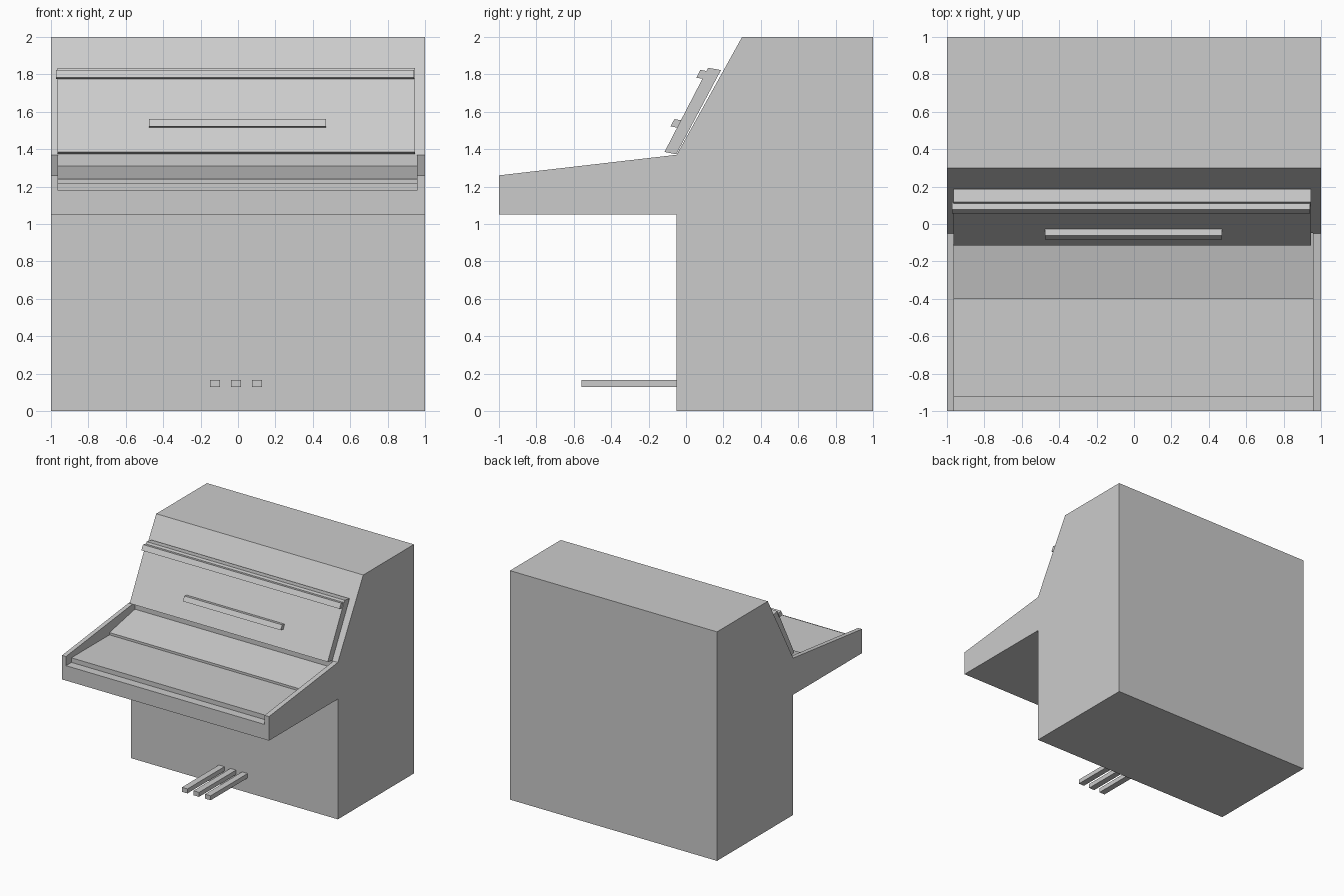
import bpy, bmesh

if "Cube" in bpy.data.objects:
    bpy.data.objects.remove(bpy.data.objects["Cube"])


def extrude_profile(name, yz, x0, x1):
    """Closed side profile (y, z) extruded along x."""
    bm = bmesh.new()
    face = bm.faces.new([bm.verts.new((x0, y, z)) for y, z in yz])
    new = bmesh.ops.extrude_face_region(bm, geom=[face])["geom"]
    bmesh.ops.translate(bm, vec=(x1 - x0, 0, 0),
                        verts=[v for v in new if isinstance(v, bmesh.types.BMVert)])
    bmesh.ops.recalc_face_normals(bm, faces=bm.faces)
    mesh = bpy.data.meshes.new(name)
    bm.to_mesh(mesh)
    bm.free()
    obj = bpy.data.objects.new(name, mesh)
    bpy.context.collection.objects.link(obj)
    return obj


# Cabinet with projecting keybed arms
cabinet = extrude_profile("cabinet", [
    (-0.05, 0), (1, 0), (1, 2), (0.3, 2), (-0.05, 1.37),
    (-1, 1.26), (-1, 1.05), (-0.05, 1.05)], -1, 1)

# Keyboard recess: front rail, raised keys, sloping key cover
cutter = extrude_profile("recess_cutter", [
    (-1.1, 1.18), (-0.925, 1.18), (-0.925, 1.22), (-0.4, 1.22),
    (-0.4, 1.24), (-0.049, 1.31), (-0.049, 1.5), (-1.1, 1.5)], -0.962, 0.957)
cutter.hide_render = True
cut = cabinet.modifiers.new("recess", "BOOLEAN")
cut.operation = "DIFFERENCE"
cut.solver = "EXACT"
cut.object = cutter
bpy.context.view_layer.objects.active = cabinet
bpy.ops.object.modifier_apply(modifier=cut.name)
bpy.data.objects.remove(cutter)

# Slanted front panel
extrude_profile("front_panel", [
    (-0.115, 1.385), (-0.052, 1.373), (0.187, 1.823), (0.118, 1.835)],
    -0.966, 0.947)

# Upper trim rail and music ledge on the panel
extrude_profile("trim_rail", [
    (0.055, 1.782), (0.077, 1.824), (0.118, 1.816), (0.096, 1.775)],
    -0.972, 0.942)
extrude_profile("music_ledge", [
    (-0.083, 1.522), (-0.062, 1.561), (-0.018, 1.553), (-0.04, 1.514)],
    -0.475, 0.47)

# Pedals
for i, x in enumerate((-0.123, -0.011, 0.101)):
    extrude_profile(f"pedal_{i + 1}", [
        (-0.56, 0.128), (-0.04, 0.128), (-0.04, 0.167), (-0.56, 0.167)],
        x - 0.027, x + 0.027)
